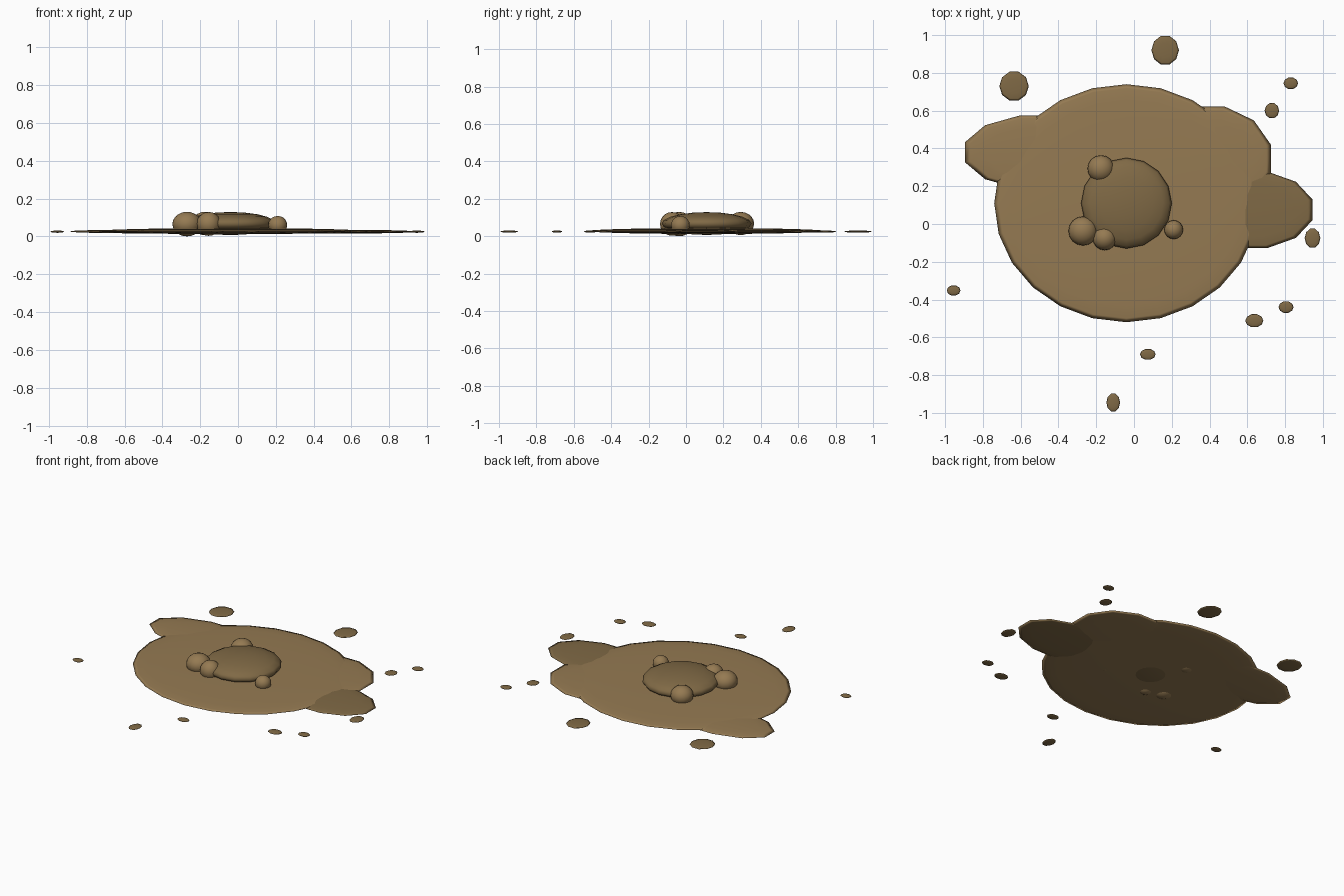
import bpy, bmesh, math
from mathutils import Matrix


def material(name, color):
    m = bpy.data.materials.new(name)
    m.diffuse_color = (*color, 1)
    return m


MUD = material("mud", (0.30, 0.195, 0.085))
WET = material("wet_mud", (0.215, 0.142, 0.06))


def blob(name, center, radii, segs, rings, mat, half_step=False):
    """Smooth squashed sphere; half_step turns a flat side towards x."""
    bm = bmesh.new()
    bmesh.ops.create_uvsphere(bm, u_segments=segs, v_segments=rings, radius=1)
    if half_step:
        bm.transform(Matrix.Rotation(math.pi / segs, 4, 'Z'))
    bm.transform(Matrix.Translation(center) @ Matrix.Diagonal((*radii, 1)))
    for f in bm.faces:
        f.smooth = True
    me = bpy.data.meshes.new(name)
    bm.to_mesh(me)
    bm.free()
    me.materials.append(mat)
    ob = bpy.data.objects.new(name, me)
    bpy.context.collection.objects.link(ob)
    return ob


# Main puddle and its side lobes
blob("puddle", (-0.04, 0.11, 0.028), (0.70, 0.63, 0.016), 24, 12, MUD)
blob("left_lobe", (-0.495, 0.38, 0.026), (0.415, 0.202, 0.010), 12, 8, MUD, True)
blob("back_right_lobe", (0.387, 0.345, 0.026), (0.35, 0.288, 0.010), 12, 8, MUD, True)
blob("right_lobe", (0.617, 0.075, 0.025), (0.34, 0.21, 0.0095), 12, 8, WET, True)

# Raised mound in the middle
blob("mound", (-0.04, 0.11, 0.068), (0.24, 0.24, 0.061), 16, 10, WET)

# Lumps around the mound: x, y, z, radius, height radius
lumps = [
    (-0.27, -0.037, 0.065, 0.077, 0.065),
    (-0.155, -0.075, 0.066, 0.064, 0.063),
    (-0.175, 0.293, 0.068, 0.071, 0.062),
    (0.21, -0.03, 0.060, 0.050, 0.048),
]
for i, (x, y, z, r, h) in enumerate(lumps):
    blob(f"lump_{i + 1}", (x, y, z), (r, r, h), 16, 10, MUD)

# Flat splashed droplets: x, y, half width, half depth
drops = [
    (0.165, 0.92, 0.070, 0.080), (-0.635, 0.73, 0.075, 0.080),
    (0.83, 0.745, 0.037, 0.032), (0.73, 0.60, 0.037, 0.042),
    (0.945, -0.075, 0.040, 0.053), (0.805, -0.44, 0.038, 0.032),
    (0.637, -0.512, 0.046, 0.036), (0.073, -0.69, 0.040, 0.030),
    (-0.11, -0.945, 0.035, 0.050), (-0.955, -0.352, 0.035, 0.028),
]
for i, (x, y, a, b) in enumerate(drops):
    blob(f"droplet_{i + 1}", (x, y, 0.025), (a * 1.04, b, 0.006), 10, 6, WET, True)
